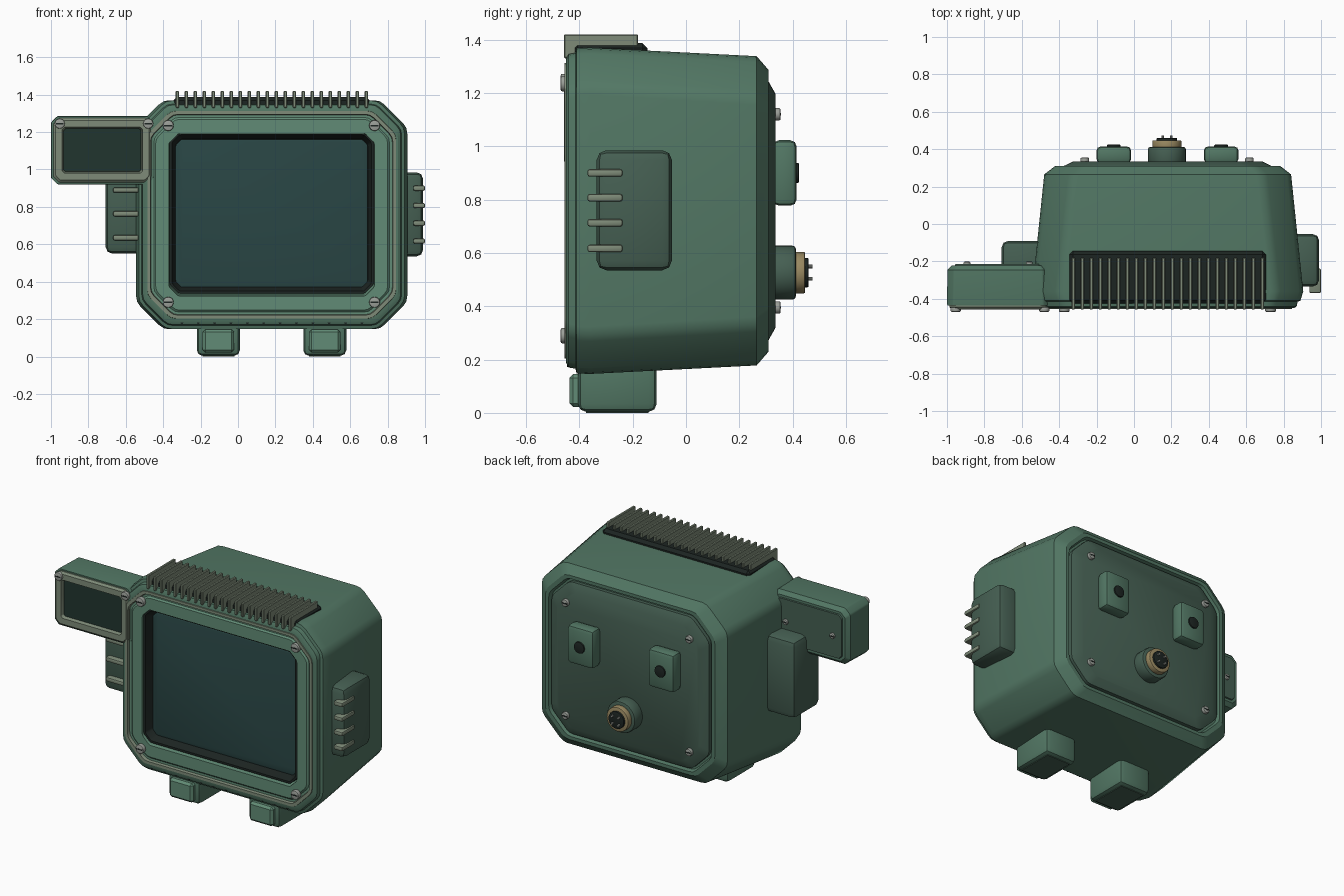
import bpy, bmesh, math
from mathutils import Matrix, Vector


def mat(name, r, g, b):
    m = bpy.data.materials.new(name)
    m.diffuse_color = (r, g, b, 1)
    return m


GREEN = mat("green_paint", 0.085, 0.185, 0.128)
LIGHT = mat("light_green", 0.12, 0.26, 0.18)
DARKGREEN = mat("dark_green", 0.06, 0.115, 0.085)
TRIM = mat("grey_trim", 0.21, 0.26, 0.19)
METAL = mat("screw_metal", 0.33, 0.35, 0.32)
BLACK = mat("black_rubber", 0.012, 0.018, 0.016)
SCREEN = mat("screen_glass", 0.022, 0.06, 0.058)
DARKGLASS = mat("dark_glass", 0.015, 0.035, 0.028)
GOLD = mat("brass", 0.32, 0.25, 0.12)


def finish(name, bm, material):
    bmesh.ops.recalc_face_normals(bm, faces=bm.faces)
    me = bpy.data.meshes.new(name)
    bm.to_mesh(me)
    bm.free()
    me.shade_smooth()
    me.set_sharp_from_angle(angle=math.radians(28))
    me.materials.append(material)
    ob = bpy.data.objects.new(name, me)
    bpy.context.collection.objects.link(ob)
    return ob


def octagon(y, hw, hh, c, cx, cz, r):
    """Chamfered rectangle in xz whose eight corners are softened."""
    pts = [Vector((sx * a, sz * b)) for sx, sz, flip in
           ((1, 1, 0), (-1, 1, 1), (-1, -1, 0), (1, -1, 1))
           for a, b in (((hw, hh - c), (hw - c, hh)), ((hw - c, hh), (hw, hh - c)))[flip]]
    out = []
    for i, p in enumerate(pts):
        a = p + (pts[i - 1] - p).normalized() * r
        b = p + (pts[(i + 1) % 8] - p).normalized() * r
        for t in (0, 0.5, 1):
            q = a * (1 - t) ** 2 + p * 2 * t * (1 - t) + b * t * t
            out.append((cx + q.x, y, cz + q.y))
    return out


def loft(name, material, rings, cx=0.18, cz=0.758, wrap=False):
    """Skin (y, half width, half height, chamfer) rings; cap or close on itself."""
    bm = bmesh.new()
    vs = [[bm.verts.new(p) for p in octagon(y, w, h, c, cx, cz, c * 0.22)]
          for y, w, h, c in rings]
    n = len(vs[0])
    for k in range(len(vs) if wrap else len(vs) - 1):
        a, b = vs[k], vs[(k + 1) % len(vs)]
        for i in range(n):
            j = (i + 1) % n
            bm.faces.new((a[i], a[j], b[j], b[i]))
    if not wrap:
        bm.faces.new(vs[0])
        bm.faces.new(vs[-1])
    return finish(name, bm, material)


def box(name, material, x, y, z, bevel=0.0, seg=1):
    bm = bmesh.new()
    size = [b - a for a, b in (x, y, z)]
    mid = [(a + b) / 2 for a, b in (x, y, z)]
    bmesh.ops.create_cube(bm, size=1, matrix=Matrix.Translation(mid) @ Matrix.Diagonal((*size, 1)))
    if bevel:
        bmesh.ops.bevel(bm, geom=bm.edges[:], offset=bevel, segments=seg,
                        profile=0.5, affect='EDGES')
    return finish(name, bm, material)


def disc(name, material, x, z, r, y0, y1, sides=24, bevel=0.0):
    bm = bmesh.new()
    m = Matrix.Translation((x, (y0 + y1) / 2, z)) @ Matrix.Rotation(math.pi / 2, 4, 'X')
    bmesh.ops.create_cone(bm, cap_ends=True, segments=sides, radius1=r, radius2=r,
                          depth=abs(y1 - y0), matrix=m)
    if bevel:
        rim = [e for e in bm.edges if abs(e.verts[0].co.y - e.verts[1].co.y) < 1e-5]
        bmesh.ops.bevel(bm, geom=rim, offset=bevel, segments=2, profile=0.5, affect='EDGES')
    return finish(name, bm, material)


def screw(name, x, z, r, y0, y1):
    disc(name, METAL, x, z, r, y0, y1, 20, 0.006)
    s = 1 if y1 > y0 else -1
    ys = sorted((y1 - s * 0.004, y1 + s * 0.001))
    box(name + "_slot", BLACK, (x - r * 0.75, x + r * 0.75), ys, (z - 0.004, z + 0.004))


# Main housing, tapering to a recessed back
loft("housing", GREEN, [
    (-0.34, 0.655, 0.54, 0.12), (-0.45, 0.655, 0.54, 0.12), (-0.45, 0.675, 0.57, 0.13),
    (-0.44, 0.69, 0.588, 0.135), (-0.415, 0.695, 0.592, 0.135), (-0.41, 0.71, 0.61, 0.145),
    (-0.36, 0.725, 0.612, 0.145), (0.265, 0.66, 0.58, 0.15), (0.31, 0.602, 0.528, 0.135),
    (0.31, 0.58, 0.507, 0.13), (0.285, 0.572, 0.5, 0.13)])
loft("back_panel", DARKGREEN, [
    (0.27, 0.56, 0.488, 0.125), (0.308, 0.56, 0.488, 0.125), (0.335, 0.505, 0.44, 0.11)])

# Front frame, trim and screen
loft("front_trim", TRIM, [
    (-0.435, 0.667, 0.557, 0.125), (-0.455, 0.664, 0.554, 0.125),
    (-0.455, 0.648, 0.537, 0.12), (-0.435, 0.645, 0.534, 0.12)], wrap=True)
loft("front_panel", LIGHT, [
    (-0.35, 0.652, 0.54, 0.12), (-0.436, 0.652, 0.54, 0.12), (-0.436, 0.63, 0.52, 0.11),
    (-0.445, 0.62, 0.51, 0.105), (-0.445, 0.55, 0.435, 0.05), (-0.365, 0.54, 0.425, 0.045)])
loft("screen_surround", BLACK, [
    (-0.37, 0.546, 0.431, 0.048), (-0.437, 0.546, 0.431, 0.048),
    (-0.437, 0.533, 0.418, 0.04), (-0.38, 0.514, 0.396, 0.032)], cz=0.768)
loft("screen", SCREEN, [
    (-0.37, 0.513, 0.395, 0.03), (-0.39, 0.513, 0.395, 0.03), (-0.393, 0.505, 0.387, 0.03)], cz=0.766)
for x in (-0.373, 0.73):
    for z in (0.29, 1.235):
        screw("front_screw", x, z, 0.029, -0.44, -0.47)
for i in range(12):
    disc("lip_rivet", BLACK, -0.3 + i * 0.0875, 0.181, 0.008, -0.42, -0.447, 8)

# Cooling fins on top
box("grille_base", BLACK, (-0.345, 0.705), (-0.425, -0.145), (1.32, 1.387), 0.018)
for i in range(22):
    x = -0.324 + i * 0.0481
    box("top_fin", TRIM, (x - 0.009, x + 0.009), (-0.458, -0.18), (1.33, 1.42), 0.004)

# Side modules with ribs
box("right_module", DARKGREEN, (0.8, 0.99), (-0.335, -0.053), (0.535, 0.985), 0.036, 2)
for z in (0.617, 0.713, 0.807, 0.9):
    box("right_rib", TRIM, (0.937, 1.0), (-0.37, -0.238), (z - 0.014, z + 0.014), 0.009, 2)
box("left_module", DARKGREEN, (-0.708, -0.42), (-0.36, -0.09), (0.55, 1.05), 0.036, 2)
for z in (0.635, 0.763, 0.89):
    box("left_rib", TRIM, (-0.668, -0.515), (-0.395, -0.27), (z - 0.014, z + 0.014), 0.009, 2)

# Small side display
sx, sz = -0.725, 1.103
loft("side_display_case", GREEN, [
    (-0.40, 0.262, 0.172, 0.03), (-0.437, 0.262, 0.172, 0.03), (-0.437, 0.272, 0.18, 0.03),
    (-0.425, 0.275, 0.183, 0.035), (-0.245, 0.272, 0.18, 0.035), (-0.222, 0.25, 0.158, 0.03)], sx, sz)
loft("side_display_frame", TRIM, [
    (-0.41, 0.262, 0.172, 0.03), (-0.445, 0.262, 0.172, 0.03), (-0.457, 0.25, 0.16, 0.025),
    (-0.457, 0.215, 0.123, 0.012), (-0.425, 0.208, 0.115, 0.01)], sx, sz)
loft("side_display_glass", DARKGLASS, [
    (-0.42, 0.207, 0.115, 0.01), (-0.438, 0.207, 0.115, 0.01)], sx, sz)
loft("side_display_back", DARKGREEN, [
    (-0.23, 0.235, 0.145, 0.02), (-0.214, 0.23, 0.14, 0.02)], sx, sz)
for x in (-0.953, -0.48):
    screw("side_display_screw", x, 1.245, 0.027, -0.445, -0.47)
for x in (-0.893, -0.56):
    screw("side_display_back_screw", x, 1.1, 0.018, -0.22, -0.202)

# Feet with front pads
for x in (-0.105, 0.464):
    box("foot", GREEN, (x - 0.115, x + 0.115), (-0.405, -0.11), (0.004, 0.24), 0.03, 2)
    box("foot_pad", LIGHT, (x - 0.084, x + 0.084), (-0.437, -0.38), (0.022, 0.145), 0.014)
    box("foot_sole", DARKGREEN, (x - 0.085, x + 0.085), (-0.375, -0.14), (0, 0.02))

# Back sockets, connector and screws
for x in (-0.108, 0.466):
    box("back_socket", GREEN, (x - 0.093, x + 0.093), (0.325, 0.415), (0.777, 1.023), 0.024, 2)
    disc("socket_hole", BLACK, x, 0.9, 0.037, 0.4, 0.424, 20, 0.004)
cx, cz = 0.176, 0.526
disc("connector_base", DARKGREEN, cx, cz, 0.101, 0.32, 0.412, 32, 0.012)
disc("connector_ring", GOLD, cx, cz, 0.078, 0.4, 0.447, 32, 0.006)
disc("connector_core", BLACK, cx, cz, 0.055, 0.43, 0.459, 28, 0.003)
for i in range(4):
    a = math.pi / 4 + i * math.pi / 2
    disc("connector_pin", METAL, cx + 0.033 * math.cos(a), cz + 0.033 * math.sin(a),
         0.007, 0.45, 0.474, 10)
for x in (-0.263, 0.617):
    for z in (0.395, 1.12):
        screw("back_screw", x, z, 0.023, 0.325, 0.355)
